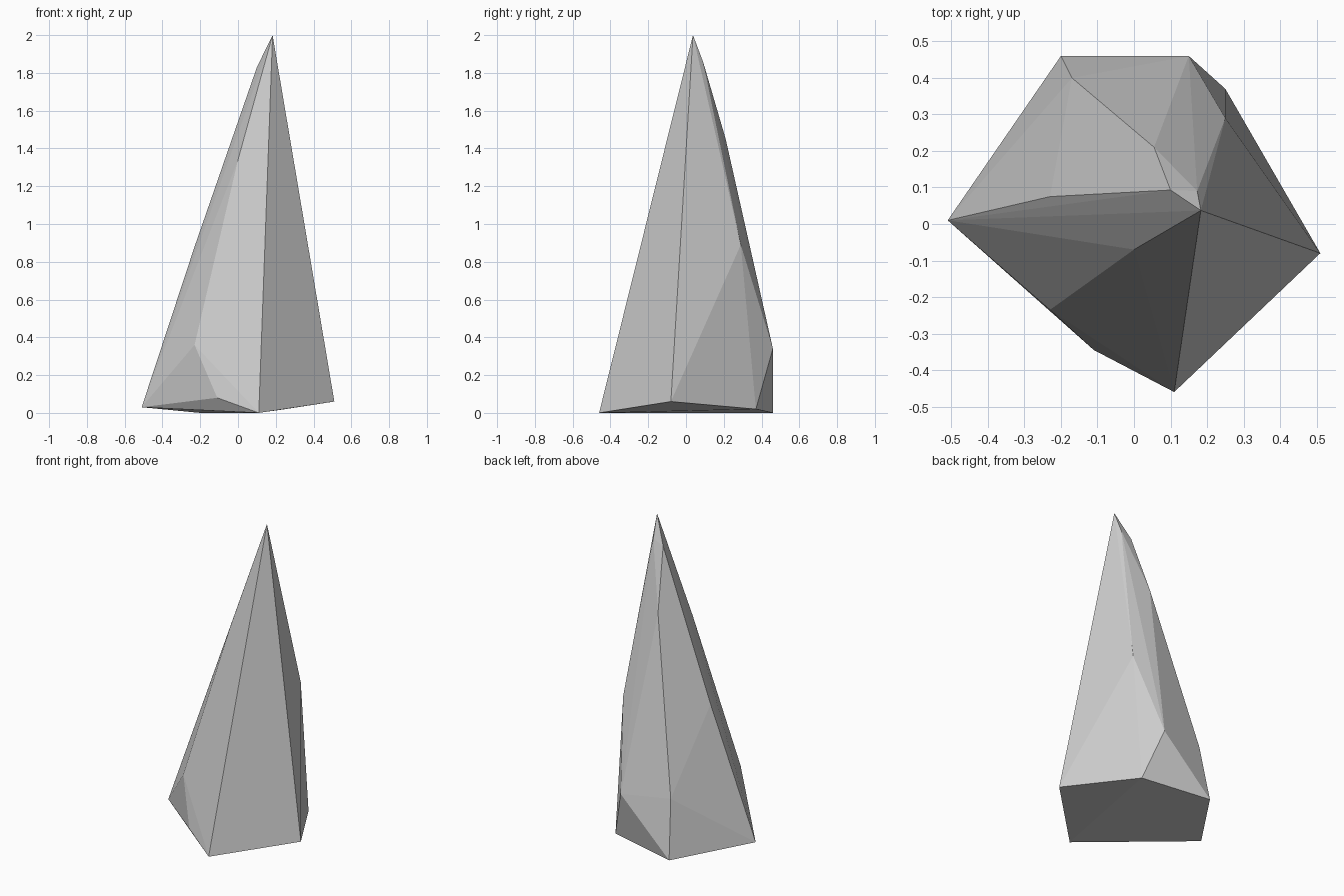
import bpy, bmesh

if "Cube" in bpy.data.objects:
    bpy.data.objects.remove(bpy.data.objects["Cube"])

# Corner points of the faceted rock spike, from base to tip
base = [(0.51, -0.08, 0.06), (0.25, 0.37, 0.02), (-0.20, 0.46, 0.0),
        (-0.51, 0.01, 0.03), (0.11, -0.46, 0.0)]
shoulder = [(-0.11, -0.345, 0.08), (-0.23, -0.235, 0.36),
            (-0.17, 0.40, 0.37), (0.15, 0.46, 0.34)]
upper = [(-0.23, 0.075, 0.88), (0.25, 0.29, 0.89),
         (0.0, -0.07, 1.34), (0.055, 0.21, 1.45)]
tip = [(0.10, 0.093, 1.83), (0.173, 0.09, 1.86), (0.183, 0.037, 2.0)]

# Wrap the corners in a flat-faced hull
bm = bmesh.new()
for p in base + shoulder + upper + tip:
    bm.verts.new(p)
result = bmesh.ops.convex_hull(bm, input=bm.verts)
unused = {g for g in result["geom_interior"] + result["geom_unused"]
          if isinstance(g, bmesh.types.BMVert)}
bmesh.ops.delete(bm, geom=list(unused), context='VERTS')
bmesh.ops.recalc_face_normals(bm, faces=bm.faces)

mesh = bpy.data.meshes.new("rock_spike")
bm.to_mesh(mesh)
bm.free()
bpy.context.collection.objects.link(bpy.data.objects.new("rock_spike", mesh))
